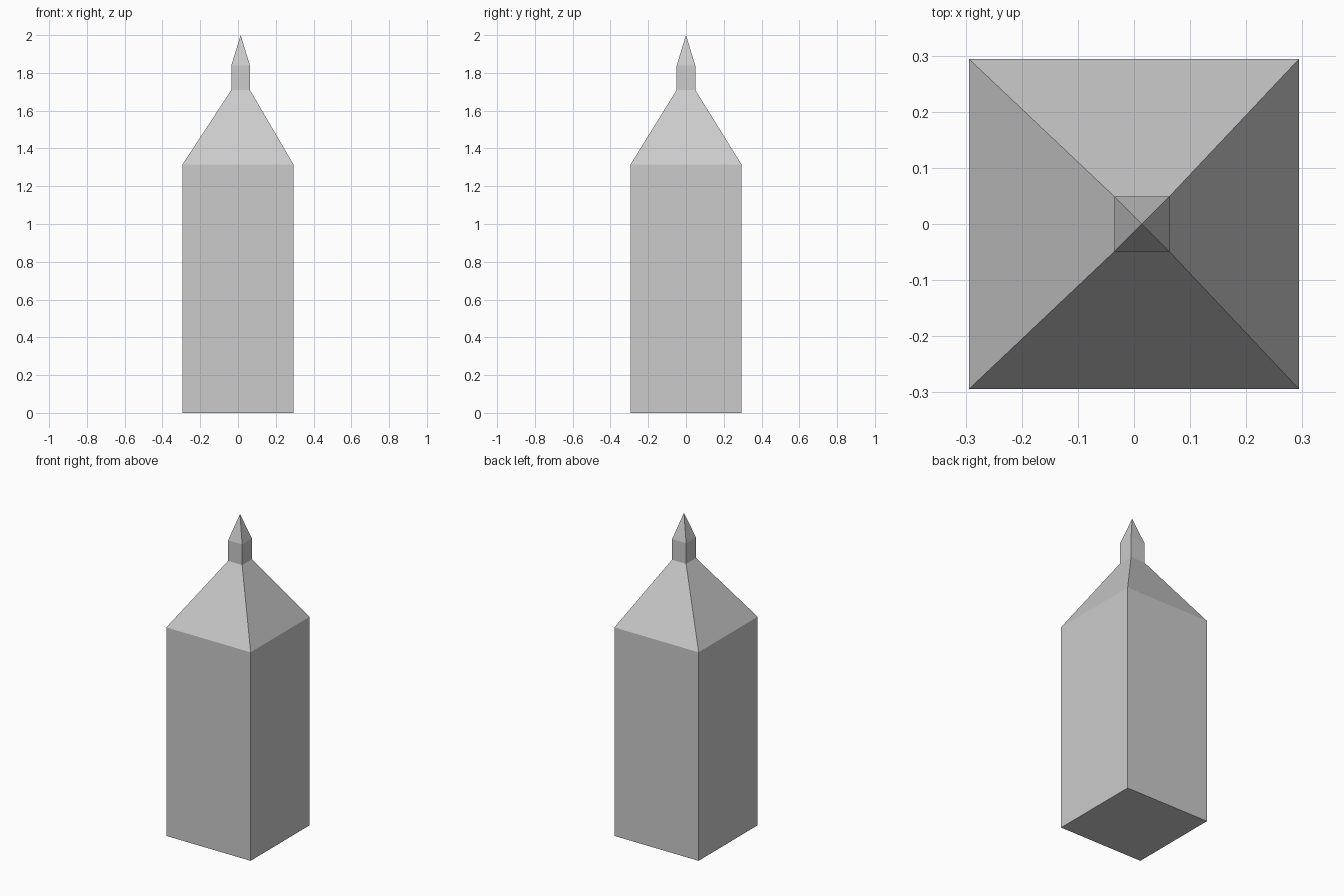
import bpy, bmesh

if "Cube" in bpy.data.objects:
    bpy.data.objects.remove(bpy.data.objects["Cube"])

# Square cross-sections: (centre x, half width, z)
BASE = (0.0, 0.294, 0.0)
EAVES = (0.0, 0.294, 1.315)
NECK_LOW = (0.014, 0.049, 1.71)
NECK_TOP = (0.014, 0.049, 1.84)
TIP = (0.014, 0.0, 2.0)


def ring(bm, section):
    cx, h, z = section
    if h == 0:
        return [bm.verts.new((cx, 0, z))] * 4
    return [bm.verts.new((cx + sx * h, sy * h, z))
            for sx, sy in ((-1, -1), (1, -1), (1, 1), (-1, 1))]


def tapered_part(name, lower, upper, floor=False):
    """Four-sided wall between two square sections, optionally closed below."""
    bm = bmesh.new()
    a, b = ring(bm, lower), ring(bm, upper)
    for i in range(4):
        j = (i + 1) % 4
        corners = [a[i], a[j], b[j], b[i]]
        bm.faces.new(list(dict.fromkeys(corners)))
    if floor:
        bm.faces.new(a[::-1])
    mesh = bpy.data.meshes.new(name)
    bm.to_mesh(mesh)
    bm.free()
    obj = bpy.data.objects.new(name, mesh)
    bpy.context.collection.objects.link(obj)
    return obj


# Tower body, sloping roof, small turret and its pointed cap
tapered_part("tower_body", BASE, EAVES, floor=True)
tapered_part("roof", EAVES, NECK_LOW)
tapered_part("turret", NECK_LOW, NECK_TOP)
tapered_part("spire_cap", NECK_TOP, TIP)
